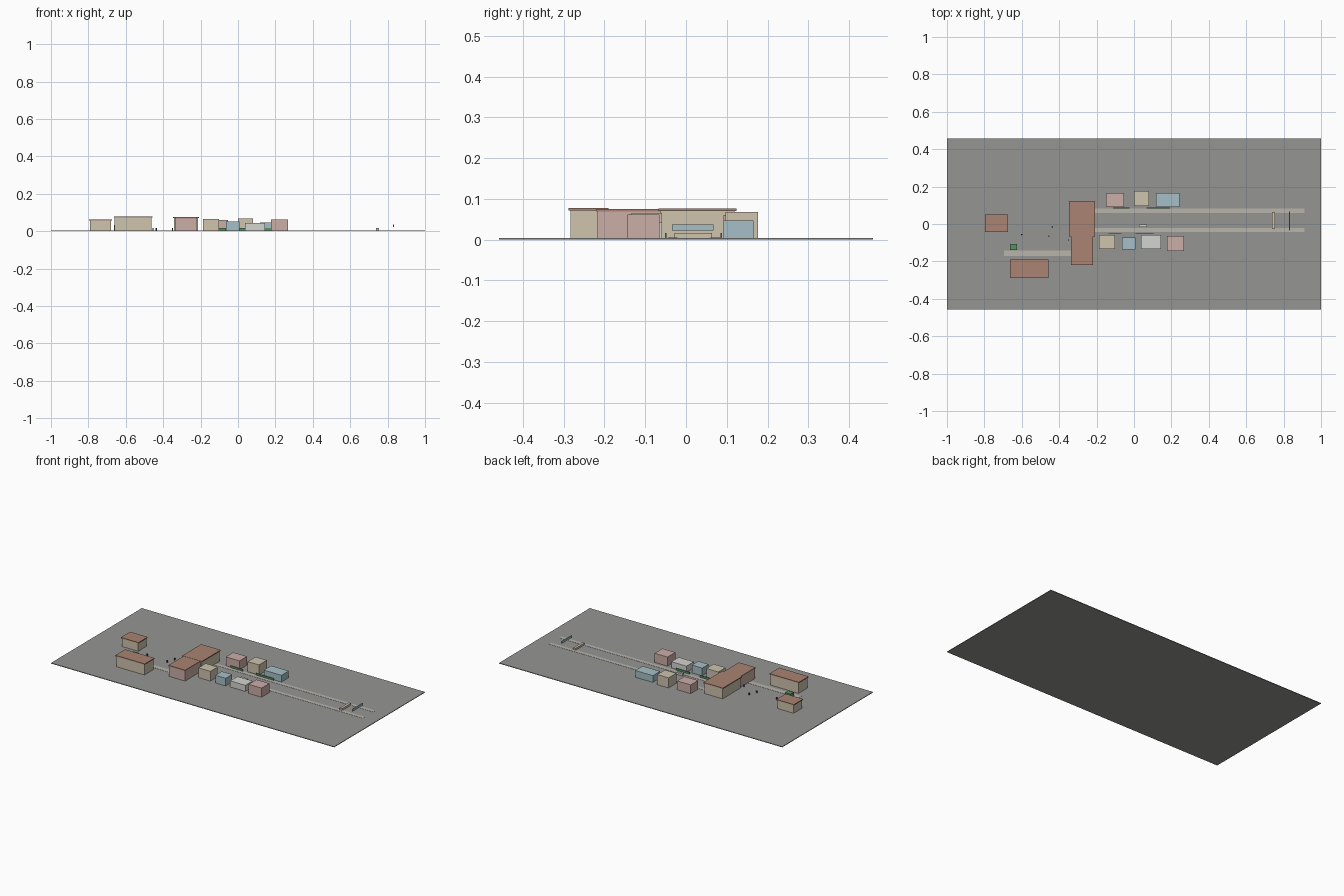
import bpy

COLS = {
    "ground": (0.30, 0.30, 0.29), "paving": (0.48, 0.46, 0.41), "beige": (0.62, 0.55, 0.42),
    "pink": (0.60, 0.42, 0.39), "blue": (0.38, 0.53, 0.57), "white": (0.65, 0.66, 0.63),
    "roof": (0.40, 0.23, 0.17), "green": (0.10, 0.28, 0.13), "dark": (0.06, 0.06, 0.06),
}
MATS = {}
for n, c in COLS.items():
    MATS[n] = bpy.data.materials.new(n)
    MATS[n].diffuse_color = (*c, 1)

G = 0.004  # top of the ground slab


def box(name, x0, x1, y0, y1, z0, z1, mat):
    bpy.ops.mesh.primitive_cube_add(size=1, location=((x0 + x1) / 2, (y0 + y1) / 2, (z0 + z1) / 2))
    o = bpy.context.object
    o.name = name
    o.scale = (x1 - x0, y1 - y0, z1 - z0)
    bpy.ops.object.transform_apply(location=False, rotation=False, scale=True)
    o.data.materials.append(MATS[mat])
    return o


def roofed(name, x0, x1, y0, y1, h, mat, over=0.005):
    """Building with a thin overhanging flat roof; extents are those of the roof."""
    box(name + "_walls", x0 + over, x1 - over, y0 + over, y1 - over, G, h - 0.006, mat)
    box(name + "_roof", x0, x1, y0, y1, h - 0.006, h, "roof")


box("ground_slab", -1, 1, -0.458, 0.458, 0, G, "ground")

# paved paths
for n, x0, x1, y0, y1 in [("north_path", -0.22, 0.912, 0.060, 0.083),
                          ("south_path", -0.22, 0.912, -0.044, -0.021),
                          ("west_path", -0.695, -0.33, -0.172, -0.141)]:
    box(n, x0, x1, y0, y1, G - 0.001, G + 0.001, "paving")

# large roofed buildings
roofed("west_house", -0.797, -0.673, -0.043, 0.050, 0.063, "beige")
roofed("front_hall", -0.664, -0.457, -0.288, -0.190, 0.078, "beige")
roofed("main_hall", -0.347, -0.209, -0.067, 0.124, 0.076, "beige")
roofed("main_wing", -0.338, -0.220, -0.219, -0.055, 0.075, "pink", 0.002)

# rows of shops on both sides of the street
SHOPS = [(-0.150, -0.054, 0.092, 0.167, 0.060, "pink"),
         (0.000, 0.080, 0.097, 0.176, 0.068, "beige"),
         (0.118, 0.242, 0.092, 0.166, 0.047, "blue"),
         (-0.187, -0.102, -0.133, -0.059, 0.066, "beige"),
         (-0.064, 0.009, -0.137, -0.072, 0.053, "blue"),
         (0.038, 0.145, -0.133, -0.059, 0.043, "white"),
         (0.176, 0.267, -0.144, -0.065, 0.062, "pink")]
for i, (x0, x1, y0, y1, h, m) in enumerate(SHOPS):
    box(f"shop_{i}", x0, x1, y0, y1, G, h, m)

# low fences in front of the shops
for i, (x0, x1, y) in enumerate([(-0.113, -0.025, 0.086), (0.068, 0.192, 0.086),
                                 (-0.136, -0.066, -0.050), (0.008, 0.104, -0.050)]):
    box(f"fence_{i}", x0, x1, y - 0.002, y + 0.002, G, 0.016, "green")

# parked cart
box("cart", 0.026, 0.070, -0.016, -0.003, G, 0.017, "white")

# kiosk
box("kiosk", -0.664, -0.626, -0.140, -0.106, G, 0.034, "green")

# barrier and overhead sign at the street end
box("barrier", 0.737, 0.753, -0.028, 0.064, G, 0.016, "beige")
box("overhead_sign", 0.829, 0.835, -0.034, 0.067, 0.023, 0.037, "blue")

# standing figures
for i, (x, y) in enumerate([(-0.437, -0.015), (-0.455, -0.065), (-0.35, -0.085), (-0.60, -0.057)]):
    bpy.ops.mesh.primitive_cylinder_add(vertices=6, radius=0.004, depth=0.013, location=(x, y, G + 0.0065))
    bpy.context.object.name = f"figure_{i}"
    bpy.context.object.data.materials.append(MATS["dark"])
